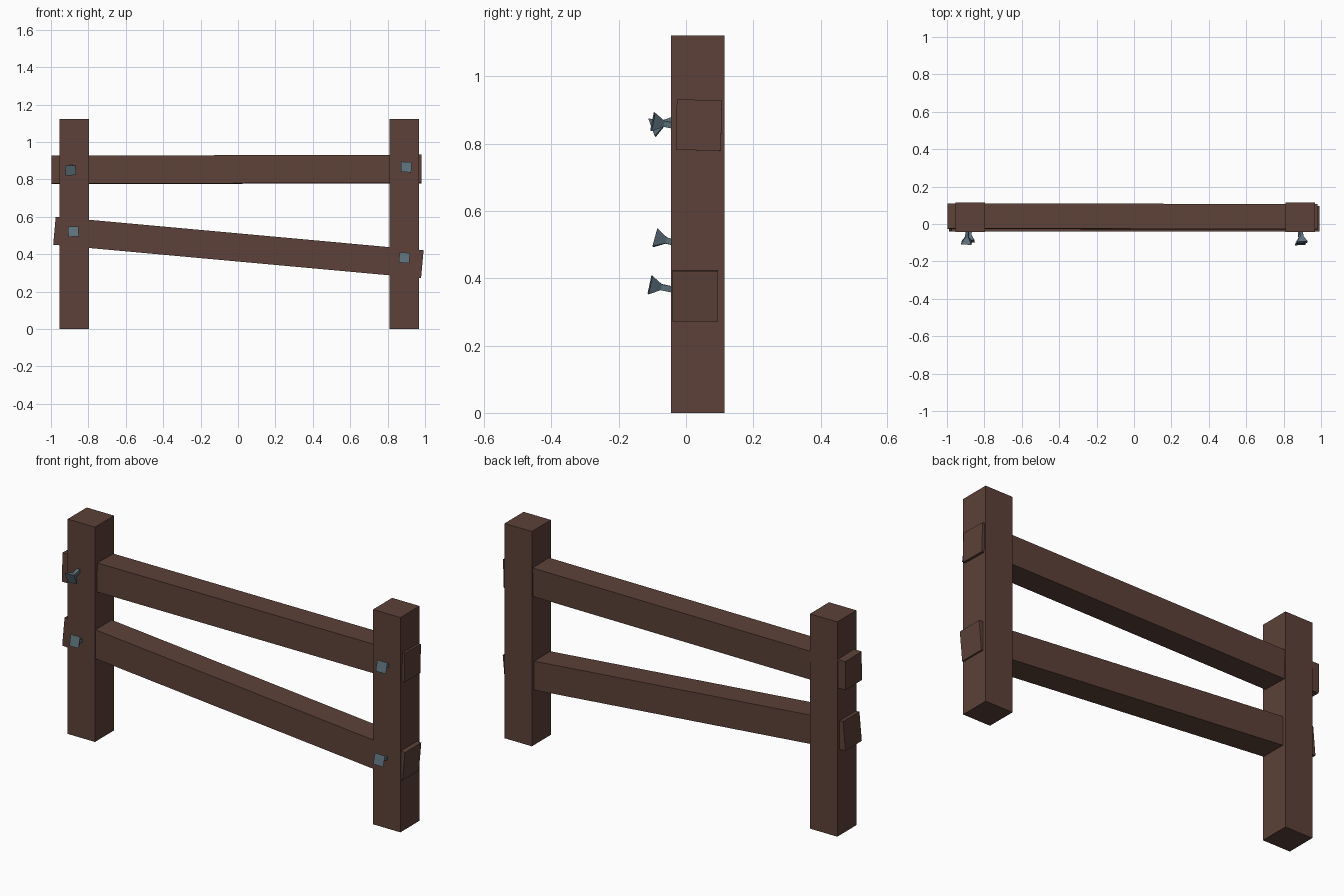
import bpy, bmesh
from math import radians, atan2
from mathutils import Vector, Matrix, Euler

if "Cube" in bpy.data.objects:
    bpy.data.objects.remove(bpy.data.objects["Cube"])


def material(name, color):
    m = bpy.data.materials.new(name)
    m.diffuse_color = (*color, 1)
    m.use_nodes = True
    m.node_tree.nodes["Principled BSDF"].inputs["Base Color"].default_value = m.diffuse_color
    return m


WOOD = material("dark_wood", (0.107, 0.053, 0.040))
IRON = material("iron", (0.11, 0.165, 0.20))


def add_object(name, bm, mat, matrix):
    bmesh.ops.recalc_face_normals(bm, faces=bm.faces)
    mesh = bpy.data.meshes.new(name)
    bm.to_mesh(mesh)
    bm.free()
    mesh.materials.append(mat)
    ob = bpy.data.objects.new(name, mesh)
    ob.matrix_world = matrix
    bpy.context.collection.objects.link(ob)
    return ob


def beam(name, size, center, rot=(0, 0, 0)):
    bm = bmesh.new()
    bmesh.ops.create_cube(bm, size=1)
    bmesh.ops.scale(bm, vec=size, verts=bm.verts)
    add_object(name, bm, WOOD, Matrix.LocRotScale(
        Vector(center), Euler([radians(a) for a in rot]), None))


def nail(name, head, rot):
    # square shaft flaring to a flat head; the head centre is the origin, facing -y
    bm = bmesh.new()
    rings = [[bm.verts.new((sx * r, y, sz * r))
              for sx, sz in ((-1, -1), (1, -1), (1, 1), (-1, 1))]
             for y, r in ((0, 0.028), (0.034, 0.009), (0.085, 0.009))]
    bm.faces.new(rings[0])
    bm.faces.new(rings[-1])
    for a, b in zip(rings, rings[1:]):
        for i in range(4):
            j = (i + 1) % 4
            bm.faces.new((a[i], a[j], b[j], b[i]))
    add_object(name, bm, IRON, Matrix.LocRotScale(
        Vector(head), Euler([radians(a) for a in rot]), None))


# posts
for side, x in (("left", -0.875), ("right", 0.89)):
    beam(f"{side}_post", (0.158, 0.158, 1.122), (x, 0.035, 0.561))

# rails
beam("upper_rail", (1.98, 0.134, 0.15), (-0.008, 0.04, 0.853), (-1.2, -0.15, -0.1))
beam("lower_rail", (1.975, 0.135, 0.15), (0.002, 0.028, 0.436), (0, 5.2, 0))

# nails, each driven in slightly crooked
nail("upper_left_nail", (-0.895, -0.101, 0.848), (20, -3, -4))
nail("upper_right_nail", (0.899, -0.099, 0.866), (-11, 3, 4))
nail("lower_left_nail", (-0.88, -0.091, 0.521), (-15, -3, -3))
nail("lower_right_nail", (0.89, -0.107, 0.381), (-12, 3, 3))
